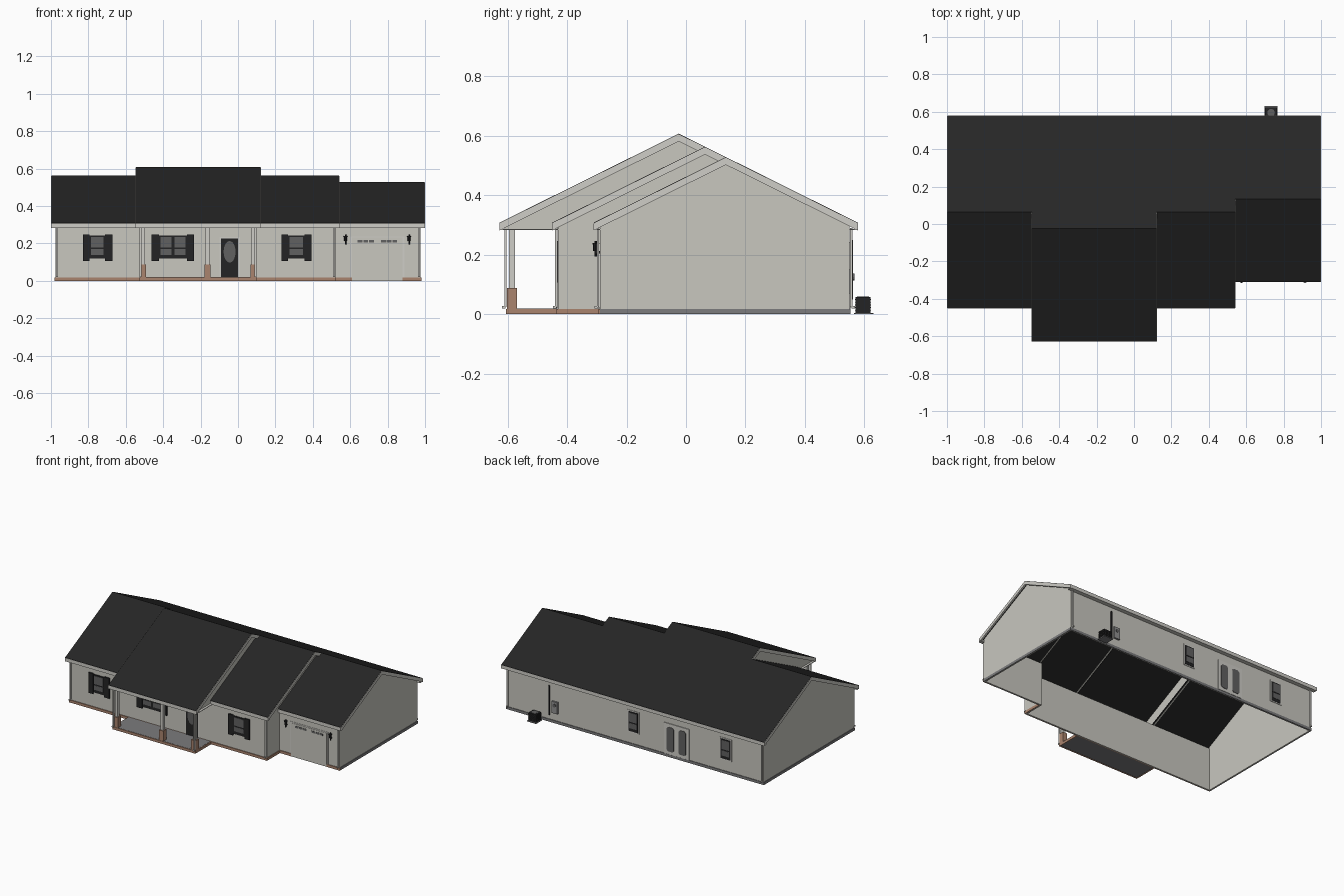
import bpy, bmesh, math

if "Cube" in bpy.data.objects:
    bpy.data.objects.remove(bpy.data.objects["Cube"])

def material(name, r, g, b):
    m = bpy.data.materials.new(name)
    m.diffuse_color = (r, g, b, 1)
    m.use_nodes = True
    m.node_tree.nodes["Principled BSDF"].inputs["Base Color"].default_value = m.diffuse_color
    return m

SIDING = material("siding", 0.58, 0.57, 0.52)
TRIM = material("trim", 0.62, 0.61, 0.57)
ROOF = material("roof_shingle", 0.019, 0.019, 0.019)
BRICK = material("brick", 0.40, 0.23, 0.155)
CONCRETE = material("concrete", 0.20, 0.20, 0.205)
DARK = material("dark_paint", 0.017, 0.017, 0.018)
GLASS = material("window_glass", 0.12, 0.12, 0.12)
METAL = material("grey_metal", 0.28, 0.28, 0.28)


def prism(name, pts, axis, a, b, mat):
    """Extrude a 2D outline along an axis from a to b."""
    place = {"x": lambda p, t: (t, p[0], p[1]),
             "y": lambda p, t: (p[0], t, p[1]),
             "z": lambda p, t: (p[0], p[1], t)}[axis]
    bm = bmesh.new()
    lo = [bm.verts.new(place(p, a)) for p in pts]
    hi = [bm.verts.new(place(p, b)) for p in pts]
    bm.faces.new(lo)
    bm.faces.new(hi)
    n = len(pts)
    for i in range(n):
        j = (i + 1) % n
        bm.faces.new((lo[i], lo[j], hi[j], hi[i]))
    bmesh.ops.recalc_face_normals(bm, faces=bm.faces)
    me = bpy.data.meshes.new(name)
    bm.to_mesh(me)
    bm.free()
    me.materials.append(mat)
    ob = bpy.data.objects.new(name, me)
    bpy.context.collection.objects.link(ob)
    return ob


def box(name, x0, x1, y0, y1, z0, z1, mat):
    return prism(name, [(x0, y0), (x1, y0), (x1, y1), (x0, y1)], "z", z0, z1, mat)


def ellipse(cx, cy, rx, ry, n=20):
    return [(cx + rx * math.cos(2 * math.pi * i / n),
             cy + ry * math.sin(2 * math.pi * i / n)) for i in range(n)]


# Roof geometry: all sections share the back slope, front eaves differ
E, S, BACK = 0.308, 0.4967, 0.578
BACK_WALL, SOFFIT = 0.55, 0.283
LEFT_F, MID_F, GAR_F = -0.45, -0.627, -0.31
WALL_F, GAR_WALL, PORCH = -0.43, -0.29, -0.605


def ridge(f):
    return (f + BACK) / 2


def rz(y, f, drop=0.0):
    return E + S * min(y - f, BACK - y) - drop


def slope_band(f, y0, y1, d0, d1):
    """Outline that follows the roof line between two depths."""
    ys = [y0] + ([ridge(f)] if y0 < ridge(f) < y1 else []) + [y1]
    return [(y, rz(y, f, d0)) for y in ys] + [(y, rz(y, f, d1)) for y in reversed(ys)]


def roof(name, f, x0, x1, under0, under1, wall):
    r = ridge(f)
    prism(name + "_front_slope", slope_band(f, f, r, 0, 0.008), "x", x0 - under0, x1 + under1, ROOF)
    prism(name + "_back_slope", slope_band(f, r, BACK, 0, 0.008), "x", x0, x1, ROOF)
    a, b = x0 - under0, x1 + under1
    box(name + "_front_fascia", a, b, f - 0.001, f + 0.01, SOFFIT, E - 0.002, TRIM)
    box(name + "_front_soffit", a, b, f, wall, SOFFIT, SOFFIT + 0.004, TRIM)


roof("left_roof", LEFT_F, -0.998, -0.545, 0, 0.03, WALL_F)
roof("porch_roof", MID_F, -0.545, 0.12, 0, 0, WALL_F)
roof("middle_roof", LEFT_F, 0.12, 0.54, 0.03, 0, WALL_F)
roof("garage_roof", GAR_F, 0.54, 0.998, 0.03, 0, GAR_WALL)
box("back_fascia", -0.998, 0.998, BACK - 0.01, BACK + 0.001, SOFFIT, E - 0.002, TRIM)
box("back_soffit", -0.998, 0.998, BACK_WALL, BACK, SOFFIT, SOFFIT + 0.004, TRIM)

# Barge boards on the exposed roof ends
for name, f, yend, x0, x1 in (
        ("left_barge", LEFT_F, BACK, -1.0, -0.988),
        ("porch_left_barge", MID_F, ridge(LEFT_F), -0.547, -0.535),
        ("porch_right_barge", MID_F, ridge(LEFT_F), 0.11, 0.122),
        ("middle_barge", LEFT_F, ridge(GAR_F), 0.53, 0.542),
        ("right_barge", GAR_F, BACK, 0.988, 1.0)):
    prism(name, slope_band(f, f, yend, 0.002, 0.026), "x", x0, x1, TRIM)


# Gable end walls
def gable(name, f, wall, x0, x1):
    r = ridge(f)
    prism(name, [(wall, 0), (BACK_WALL, 0), (BACK_WALL, rz(BACK_WALL, f, 0.012)),
                 (r, rz(r, f, 0.012)), (wall, rz(wall, f, 0.012))], "x", x0, x1, SIDING)


gable("left_gable_wall", LEFT_F, WALL_F, -0.975, -0.967)
gable("right_gable_wall", GAR_F, GAR_WALL, 0.967, 0.975)


# Step walls where a higher roof rises above a lower one
def step(name, hi, lo, y0, y1, x0, x1):
    rh, rl = ridge(hi), ridge(lo)
    prism(name, [(y0, SOFFIT), (y0, rz(y0, hi, 0.01)), (rh, rz(rh, hi, 0.01)),
                 (rl, rz(rl, lo, 0.01)), (y1, rz(y1, lo, 0.01)), (y1, SOFFIT)],
          "x", x0, x1, SIDING)


step("porch_left_step", MID_F, LEFT_F, -0.61, WALL_F, -0.53, -0.522)
step("porch_right_step", MID_F, LEFT_F, -0.61, WALL_F, 0.097, 0.105)
step("middle_step", LEFT_F, GAR_F, WALL_F, GAR_WALL, 0.512, 0.52)

# Long walls
box("front_wall", -0.975, 0.52, WALL_F, WALL_F + 0.008, 0, 0.3, SIDING)
box("middle_return_wall", 0.512, 0.52, WALL_F, GAR_WALL + 0.008, 0, 0.3, SIDING)
box("garage_front_wall", 0.512, 0.975, GAR_WALL, GAR_WALL + 0.008, 0, 0.3, SIDING)
box("back_wall", -0.975, 0.975, BACK_WALL - 0.008, BACK_WALL, 0, 0.3, SIDING)

# Base courses: brick at the front, concrete elsewhere
H = 0.018
box("brick_base_front", -0.98, 0.525, WALL_F - 0.005, WALL_F, 0, H, BRICK)
box("brick_base_return", 0.52, 0.525, WALL_F, GAR_WALL, 0, H, BRICK)
box("brick_base_garage_left", 0.52, 0.61, GAR_WALL - 0.005, GAR_WALL, 0, H, BRICK)
box("brick_base_garage_right", 0.88, 0.98, GAR_WALL - 0.005, GAR_WALL, 0, H, BRICK)
box("base_right", 0.975, 0.979, GAR_WALL, BACK_WALL, 0, H, CONCRETE)
box("base_left", -0.979, -0.975, WALL_F, BACK_WALL, 0, H, CONCRETE)
box("base_back", -0.979, 0.979, BACK_WALL, BACK_WALL + 0.004, 0, H, CONCRETE)

# Porch slab, brick edging, pedestals and columns
box("porch_floor", -0.525, 0.095, PORCH + 0.005, WALL_F - 0.005, 0.004, H + 0.001, CONCRETE)
box("porch_edge_front", -0.53, 0.1, PORCH, PORCH + 0.005, 0, H, BRICK)
for side, x in (("left", -0.53), ("right", 0.095)):
    box("porch_edge_" + side, x, x + 0.005, PORCH, WALL_F, 0, H, BRICK)
for i, x in enumerate((-0.508, -0.163, 0.083)):
    box(f"pedestal_{i}", x - 0.017, x + 0.017, -0.602, -0.568, H, 0.088, BRICK)
    box(f"column_{i}", x - 0.01, x + 0.01, -0.595, -0.575, 0.088, SOFFIT, TRIM)

# Downspouts and corner boards
for i, (x, y) in enumerate(((-0.968, WALL_F - 0.006), (-0.522, -0.607), (0.094, -0.607),
                            (0.514, WALL_F - 0.006), (0.968, GAR_WALL - 0.006),
                            (0.966, 0.556), (-0.966, 0.556))):
    box(f"downspout_{i}", x - 0.005, x + 0.005, y - 0.004, y + 0.004, 0.025, 0.29, TRIM)
    out = 0.012 if y > 0 else -0.012
    box(f"downspout_foot_{i}", x - 0.005, x + 0.005, min(y, y + out), max(y, y + out), 0.02, 0.028, TRIM)


# Thin plates on front (d=-1) or back (d=+1) walls
def plate(name, pts, wall, d, t, mat):
    prism(name, pts, "y", wall, wall + d * t, mat)


def rect(x0, x1, z0, z1):
    return [(x0, z0), (x1, z0), (x1, z1), (x0, z1)]


def window(name, x0, x1, z0, z1, wall, d, trim=0.0):
    if trim:
        plate(name + "_trim", rect(x0 - trim, x1 + trim, z0 - trim, z1 + trim), wall, d, 0.003, TRIM)
    plate(name + "_sash", rect(x0, x1, z0, z1), wall, d, 0.005, DARK)
    m, zm = 0.008, z0 + (z1 - z0) * 0.45
    plate(name + "_upper_pane", rect(x0 + m, x1 - m, zm + 0.004, z1 - m), wall, d, 0.007, GLASS)
    plate(name + "_lower_pane", rect(x0 + m, x1 - m, z0 + m + 0.012, zm - 0.004), wall, d, 0.007, GLASS)


def shutter(name, x0, x1):
    plate(name, rect(x0, x1, 0.107, 0.247), WALL_F, -1, 0.009, DARK)


for name, a, b, c, e in (("left", -0.83, -0.795, -0.71, -0.672),
                         ("porch", -0.462, -0.422, -0.272, -0.235),
                         ("middle", 0.233, 0.268, 0.355, 0.392)):
    shutter(name + "_shutter_a", a, b)
    shutter(name + "_shutter_b", c, e)
    n = 2 if name == "porch" else 1
    w = (c - b) / n
    for k in range(n):
        window(f"{name}_window_{k}", b + k * w, b + (k + 1) * w, 0.118, 0.242, WALL_F, -1)

# Front door with oval glass
plate("door_frame", rect(-0.1, 0.01, 0.019, 0.235), WALL_F, -1, 0.003, TRIM)
plate("front_door", rect(-0.09, 0.0, 0.019, 0.226), WALL_F, -1, 0.006, DARK)
plate("door_glass", ellipse(-0.045, 0.155, 0.032, 0.058), WALL_F, -1, 0.008, GLASS)

# Garage door with slot windows
plate("garage_door_frame", rect(0.6, 0.89, 0, 0.238), GAR_WALL, -1, 0.002, TRIM)
plate("garage_door", rect(0.61, 0.88, 0, 0.23), GAR_WALL, -1, 0.004, SIDING)
for i, x in enumerate((0.64, 0.765)):
    for k in range(3):
        plate(f"garage_slot_{i}_{k}", rect(x + k * 0.03, x + k * 0.03 + 0.026, 0.205, 0.218),
              GAR_WALL, -1, 0.006, GLASS)

# Wall lanterns beside the garage door
for i, x in enumerate((0.575, 0.915)):
    y = GAR_WALL - 0.014
    box(f"lantern_arm_{i}", x - 0.004, x + 0.004, y, GAR_WALL, 0.205, 0.213, DARK)
    prism(f"lantern_body_{i}", ellipse(x, y, 0.008, 0.008, 8), "z", 0.212, 0.234, DARK)
    prism(f"lantern_cap_{i}", ellipse(x, y, 0.011, 0.011, 8), "z", 0.234, 0.239, DARK)
    prism(f"lantern_finial_{i}", ellipse(x, y, 0.004, 0.004, 8), "z", 0.195, 0.247, DARK)

# Back windows and patio doors
window("back_window_a", -0.022, 0.05, 0.1, 0.235, BACK_WALL, 1, 0.008)
window("back_window_b", -0.725, -0.652, 0.1, 0.235, BACK_WALL, 1, 0.008)
plate("patio_door_frame", rect(-0.41, -0.22, 0.019, 0.23), BACK_WALL, 1, 0.005, TRIM)
for i, x in enumerate((-0.36, -0.27)):
    c = 0.01
    plate(f"patio_door_glass_{i}",
          [(x - 0.027, 0.05), (x - 0.027 + c, 0.04), (x + 0.027 - c, 0.04), (x + 0.027, 0.05),
           (x + 0.027, 0.195), (x + 0.027 - c, 0.207), (x - 0.027 + c, 0.207), (x - 0.027, 0.195)],
          BACK_WALL, 1, 0.008, GLASS)

# Electric meter box and conduit
box("meter_box", 0.585, 0.63, BACK_WALL, BACK_WALL + 0.012, 0.07, 0.15, METAL)
prism("meter_dial", ellipse(0.607, 0.125, 0.012, 0.012, 12), "y", BACK_WALL, BACK_WALL + 0.016, GLASS)
prism("conduit", ellipse(0.65, BACK_WALL + 0.007, 0.005, 0.005, 8), "z", 0.05, 0.25, DARK)

# Outdoor cooling unit on a pad
box("cooling_pad", 0.698, 0.768, 0.565, 0.63, 0, 0.005, CONCRETE)
box("cooling_unit", 0.703, 0.763, 0.57, 0.62, 0.005, 0.058, DARK)
for k in range(5):
    z = 0.012 + k * 0.009
    box(f"cooling_slat_{k}", 0.701, 0.765, 0.568, 0.622, z, z + 0.003, DARK)
prism("cooling_fan_ring", ellipse(0.733, 0.595, 0.02, 0.02, 16), "z", 0.058, 0.06, GLASS)
